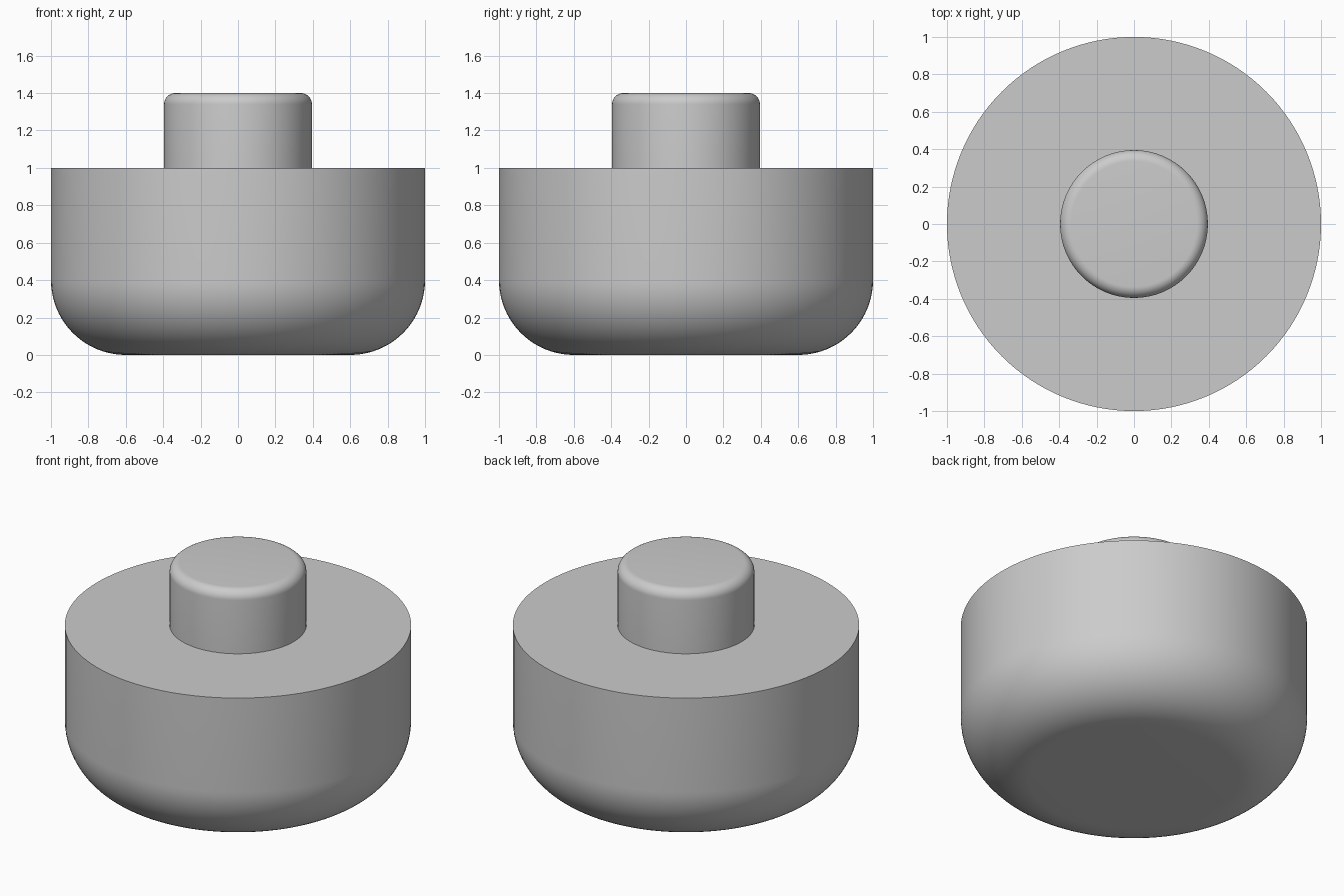
import bpy, bmesh, math

cube = bpy.data.objects.get("Cube")
if cube:
    bpy.data.objects.remove(cube, do_unlink=True)

SEGMENTS = 128

grey = bpy.data.materials.new("plain grey")
grey.use_nodes = True
colour = (0.6, 0.6, 0.6, 1.0)
grey.diffuse_color = colour
grey.node_tree.nodes["Principled BSDF"].inputs["Base Color"].default_value = colour


def fillet(radius, z, size, start, steps):
    """Quarter-circle profile points around a corner centre."""
    points = []
    for i in range(steps + 1):
        a = math.radians(start + 90 * i / steps)
        points.append((radius + size * math.cos(a), z + size * math.sin(a)))
    return points


def lathe(name, profile):
    """Spin a bottom-to-top outline round z and cap both ends."""
    bm = bmesh.new()
    rings = []
    for r, z in profile:
        ring = []
        for i in range(SEGMENTS):
            a = math.tau * i / SEGMENTS
            ring.append(bm.verts.new((r * math.cos(a), r * math.sin(a), z)))
        rings.append(ring)
    for low, high in zip(rings, rings[1:]):
        for i in range(SEGMENTS):
            j = (i + 1) % SEGMENTS
            bm.faces.new((low[i], low[j], high[j], high[i]))
    bm.faces.new(rings[0][::-1])
    bm.faces.new(rings[-1])
    mesh = bpy.data.meshes.new(name)
    bm.to_mesh(mesh)
    bm.free()
    mesh.materials.append(grey)
    obj = bpy.data.objects.new(name, mesh)
    bpy.context.collection.objects.link(obj)
    bpy.ops.object.select_all(action="DESELECT")
    obj.select_set(True)
    bpy.context.view_layer.objects.active = obj
    bpy.ops.object.shade_smooth_by_angle(angle=math.radians(30))


# Wide body with a large rounding underneath and a sharp top rim
lathe("body", fillet(0.6, 0.4, 0.4, -90, 20) + [(1.0, 1.0)])

# Narrow knob with a softly rounded top edge
lathe("knob", [(0.395, 1.0)] + fillet(0.335, 1.34, 0.06, 0, 10))
